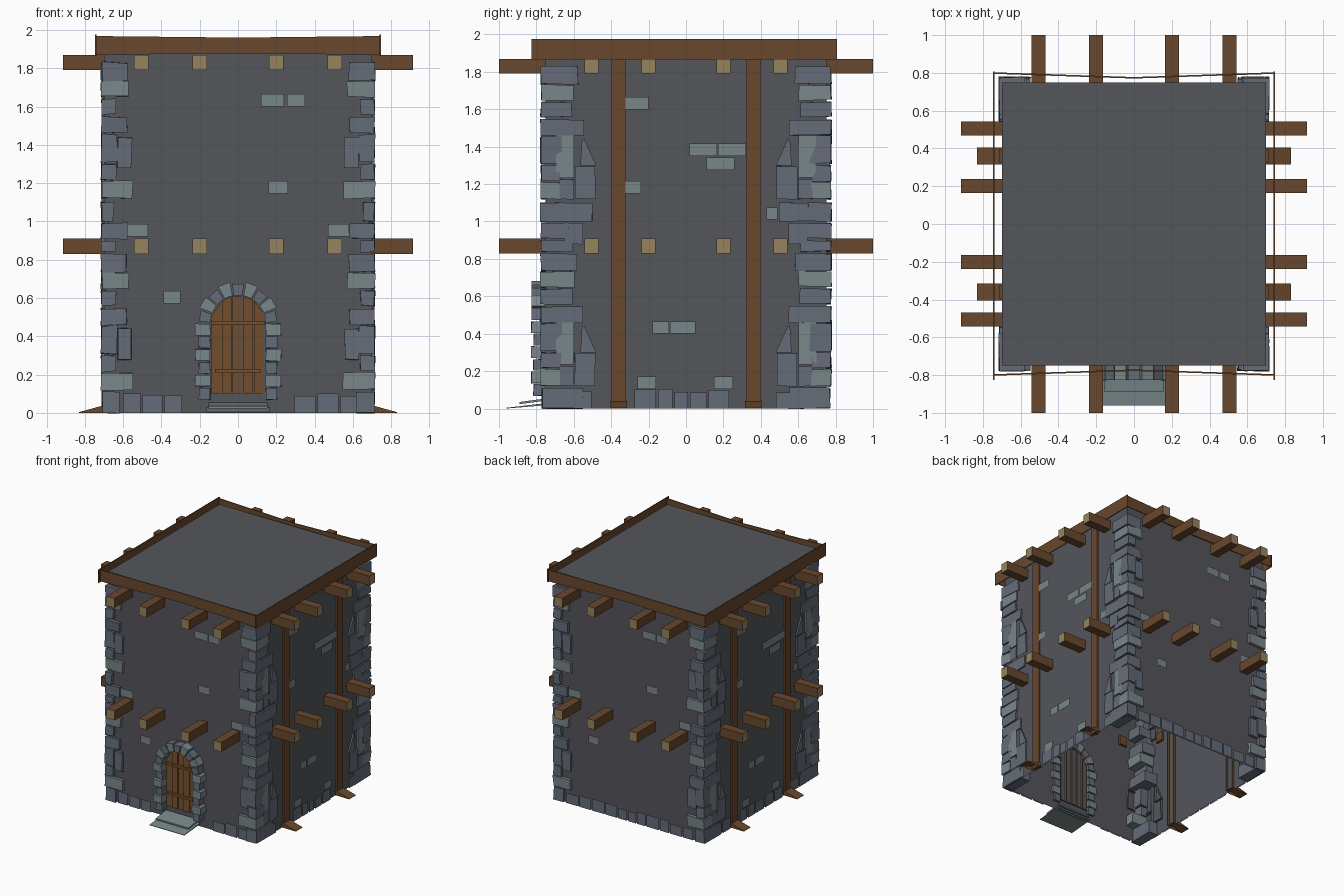
import bpy, bmesh, math, random

if "Cube" in bpy.data.objects:
    bpy.data.objects.remove(bpy.data.objects["Cube"])

random.seed(4)
HX, HY = 0.70, 0.75          # half sizes of the tower body


def mat(name, c):
    m = bpy.data.materials.new(name)
    m.diffuse_color = (*c, 1)
    m.use_nodes = True
    m.node_tree.nodes["Principled BSDF"].inputs["Base Color"].default_value = m.diffuse_color
    return m


WALL = mat("wall_grey", (0.09, 0.092, 0.105))
STONE = mat("slate", (0.13, 0.15, 0.19))
PALE = mat("pale_stone", (0.19, 0.24, 0.25))
WOOD = mat("wood", (0.14, 0.065, 0.027))
PLANK = mat("door_wood", (0.18, 0.08, 0.028))
CUT = mat("cut_wood", (0.30, 0.23, 0.11))


def solid(bm, pts, m=0, jit=0.0):
    """Closed block from 8 corners: four lower, then four upper."""
    v = [bm.verts.new([c + random.uniform(-jit, jit) for c in p]) for p in pts]
    for f in ((3, 2, 1, 0), (4, 5, 6, 7), (0, 1, 5, 4), (1, 2, 6, 5), (2, 3, 7, 6), (3, 0, 4, 7)):
        bm.faces.new([v[i] for i in f]).material_index = m


def box(bm, x, y, z, m=0, jit=0.0):
    (x0, x1), (y0, y1) = sorted(x), sorted(y)
    ring = ((x0, y0), (x1, y0), (x1, y1), (x0, y1))
    solid(bm, [(a, b, c) for c in z for a, b in ring], m, jit)


def finish(bm, name, *mats, cull=False):
    """Make the object; cull drops faces buried inside the tower or on the ground."""
    bmesh.ops.recalc_face_normals(bm, faces=bm.faces)
    if cull:
        hid = []
        for f in bm.faces:
            c = f.calc_center_median()
            if (abs(c.x) < HX - .004 and abs(c.y) < HY - .004) or c.z < .001:
                hid.append(f)
        bmesh.ops.delete(bm, geom=hid, context='FACES')
    me = bpy.data.meshes.new(name)
    bm.to_mesh(me)
    bm.free()
    ob = bpy.data.objects.new(name, me)
    bpy.context.collection.objects.link(ob)
    for m in mats:
        me.materials.append(m)
    return ob


# Tower body, open underneath
bm = bmesh.new()
box(bm, (-HX, HX), (-HY, HY), (0, 1.945))
bm.faces.ensure_lookup_table()
bmesh.ops.delete(bm, geom=[bm.faces[0]], context='FACES_ONLY')
finish(bm, "tower_body", WALL)

# Corner stones: z range, reach along x, reach along y, pale or not
rows = [(0.12, 0.21, 0.15, 0.08, 1), (0.215, 0.30, 0.06, 0.08, 0), (0.31, 0.455, 0.07, 0.085, 0),
        (0.46, 0.545, 0.12, 0.20, 0), (0.56, 0.64, 0.06, 0.14, 0), (0.65, 0.73, 0.13, 0.15, 1),
        (0.735, 0.83, 0.12, 0.17, 0), (0.84, 0.90, 0.06, 0.14, 0), (0.91, 0.99, 0.12, 0.12, 0),
        (1.00, 1.10, 0.05, 0.10, 0)]
bm = bmesh.new()
for sx in (-1, 1):
    for sy in (-1, 1):
        box(bm, (sx * (HX - .08), sx * (HX + .012)), (sy * (HY - .2), sy * (HY + .02)), (0, 0.11), 0, .004)
        for lift in (0, 1):
            for z0, z1, lx, ly, p in rows:
                if z1 + lift < 1.9:
                    box(bm, (sx * (HX - lx), sx * (HX + .013)), (sy * (HY - ly), sy * (HY + .026)),
                        (z0 + lift, min(z1 + lift, 1.87)), p, .005)
finish(bm, "corner_stones", STONE, PALE)

# Second column of stones beside each corner
bm = bmesh.new()
for sx in (-1, 1):
    xs = (sx * (HX - .02), sx * (HX + .013))
    for sy in (-1, 1):
        for z in (0, 1):
            box(bm, (sx * .555, sx * .63), (sy * (HY - .02), sy * (HY + .02)), (z + .28, z + .44), 0, .004)
            box(bm, xs, (sy * .60, sy * .695), (z + .235, z + .46), 1, .002)
            box(bm, xs, (sy * .60, sy * .675), (z + .12, z + .225), 0, .003)
            box(bm, xs, (sy * .485, sy * .595), (z + .12, z + .295), 0, .003)
            # pointed stone on top
            pts = [(xs[0], sy * .48), (xs[0], sy * .565), (xs[1], sy * .565), (xs[1], sy * .48)]
            solid(bm, [(x, y, z + .30) for x, y in pts] +
                  [(x, sy * (.55 + d), z + .44) for (x, _), d in zip(pts, (-.006, .006, .006, -.006))])
        box(bm, xs, (sy * .50, sy * .66), (1.0, 1.1), 0, .003)
        box(bm, xs, (sy * .55, sy * .65), (.88, .99), 0, .003)
finish(bm, "side_corner_stones", STONE, PALE, cull=True)

# Footing stones along every wall
bm = bmesh.new()
for s in (-1, 1):
    u = -0.6
    while u < 0.58:
        w = random.uniform(.08, .13)
        h = random.uniform(.085, .105)
        if s > 0 or abs(u + w / 2) > 0.25:
            box(bm, (u, u + w - .01), (s * (HY - .03), s * (HY + .012)), (0, h))
        if abs(abs(u + w / 2) - .36) > .08:
            box(bm, (s * (HX - .03), s * (HX + .012)), (u, u + w - .01), (0, h))
        u += w
finish(bm, "footing_stones", STONE, cull=True)

# Scattered pale stones, repeated half a turn round for the back and left
front = [(.12, .24, 1.6), (.255, .35, 1.6), (.16, .26, 1.145), (-.39, -.30, .57), (-.58, -.47, .92), (.47, .58, .92)]
side = [(-.33, -.20, 1.6), (.02, .165, 1.35), (.17, .32, 1.35), (.11, .26, 1.275), (-.33, -.24, 1.15),
        (.43, .49, 1.01), (-.18, -.09, .4), (-.085, .05, .4), (-.26, -.16, .105), (.15, .25, .105)]
bm = bmesh.new()
for s in (-1, 1):
    for a, b, z in front:
        box(bm, (-s * a, -s * b), (s * (HY - .02), s * (HY + .01)), (z, z + .066))
    for a, b, z in side:
        box(bm, (s * (HX - .02), s * (HX + .01)), (s * a, s * b), (z, z + .066))
finish(bm, "wall_stones", PALE, cull=True)

# Projecting floor beams with pale cut ends
bm = bmesh.new()
for z in (.83, 1.79):
    for s in (-1, 1):
        for c in (-.505, -.2, .2, .505):
            box(bm, (c - .037, c + .037), (s * .73, s * 1.0), (z, z + .08))
            box(bm, (s * .68, s * .915), (c - .037, c + .037), (z, z + .08))
for f in bm.faces:
    c = f.calc_center_median()
    if abs(c.y) > .99 or abs(c.x) > .91:
        f.material_index = 1
finish(bm, "floor_beams", WOOD, CUT)

# Side posts with thin sloping feet
bm = bmesh.new()
for s in (-1, 1):
    for y in (-.36, .36):
        box(bm, (s * (HX - .02), s * (HX + .013)), (y - .037, y + .037), (.01, 1.87))
        a, b = s * HX, s * .83
        ring = ((a, y - .044), (b, y - .044), (b, y + .044), (a, y + .044))
        solid(bm, [(*p, 0) for p in ring] + [(*p, h) for p, h in zip(ring, (.04, .004, .004, .04))])
finish(bm, "side_posts", WOOD, cull=True)

# Thin boards round the roof edge, standing clear of the roof
bm = bmesh.new()
for s in (-1, 1):
    box(bm, (s * .738, s * .746), (-.825, .808), (1.865, 1.975))
    for h in (-1, 1):
        ring = ((h * .74, s * .803), (0, s * .778), (0, s * .770), (h * .74, s * .795))
        solid(bm, [(*p, z) for z, p in zip((1.87, 1.878, 1.878, 1.87), ring)] +
              [(*p, z) for z, p in zip((1.968, 1.96, 1.96, 1.968), ring)])
finish(bm, "roof_edge_boards", WOOD)

# Door arch: jamb stones and wedge stones
CZ, RI, RO = .47, .145, .205
bm = bmesh.new()
for s in (-1, 1):
    for i in range(6):
        z = .07 + i * .067
        box(bm, (s * RI, s * (RO + .02 * (i % 2))), (-.73, -.815 - .012 * (i % 2)), (z, z + .06), i % 2, .003)
N = 9
for i in range(N):
    a0, a1 = math.pi * (i + .06) / N, math.pi * (i + .94) / N
    ro = RO + .012 * (i % 2)
    prof = [(r * math.cos(a), CZ + r * math.sin(a)) for r, a in ((RI, a0), (ro, a0), (ro, a1), (RI, a1))]
    solid(bm, [(x, y, z) for y in (-.73, -.825) for x, z in prof], i % 2)
finish(bm, "door_arch", STONE, PALE)

# Door planks trimmed to the arch, slightly uneven, and two rails
bm = bmesh.new()
for i in range(5):
    x0, x1 = -.14 + i * .056, -.14 + i * .056 + .05
    t0, t1 = [CZ + math.sqrt(max(.001, .143 ** 2 - x * x)) for x in (x0, x1)]
    y = -.765 - .008 * (i % 2)
    ring = ((x0, y), (x1, y + .008), (x1, -.74), (x0, -.74))
    solid(bm, [(*p, .1) for p in ring] + [(*p, t) for p, t in zip(ring, (t0, t1, t1, t0))])
for z, w in ((.21, .12), (.46, .14)):
    box(bm, (-w, w), (-.783, -.755), (z, z + .02))
finish(bm, "door", PLANK, cull=True)

# Door steps: a sloping slab with a smaller one above
bm = bmesh.new()
for w, y0, z0, z1 in ((.165, -.96, .004, .03), (.155, -.89, .035, .055)):
    ring = ((-w, y0), (w, y0), (w, -.74), (-w, -.74))
    tops = (z0, z0, z1, z1)
    solid(bm, [(*p, max(0, t - .012)) for p, t in zip(ring, tops)] + [(*p, t) for p, t in zip(ring, tops)])
finish(bm, "door_steps", PALE)
